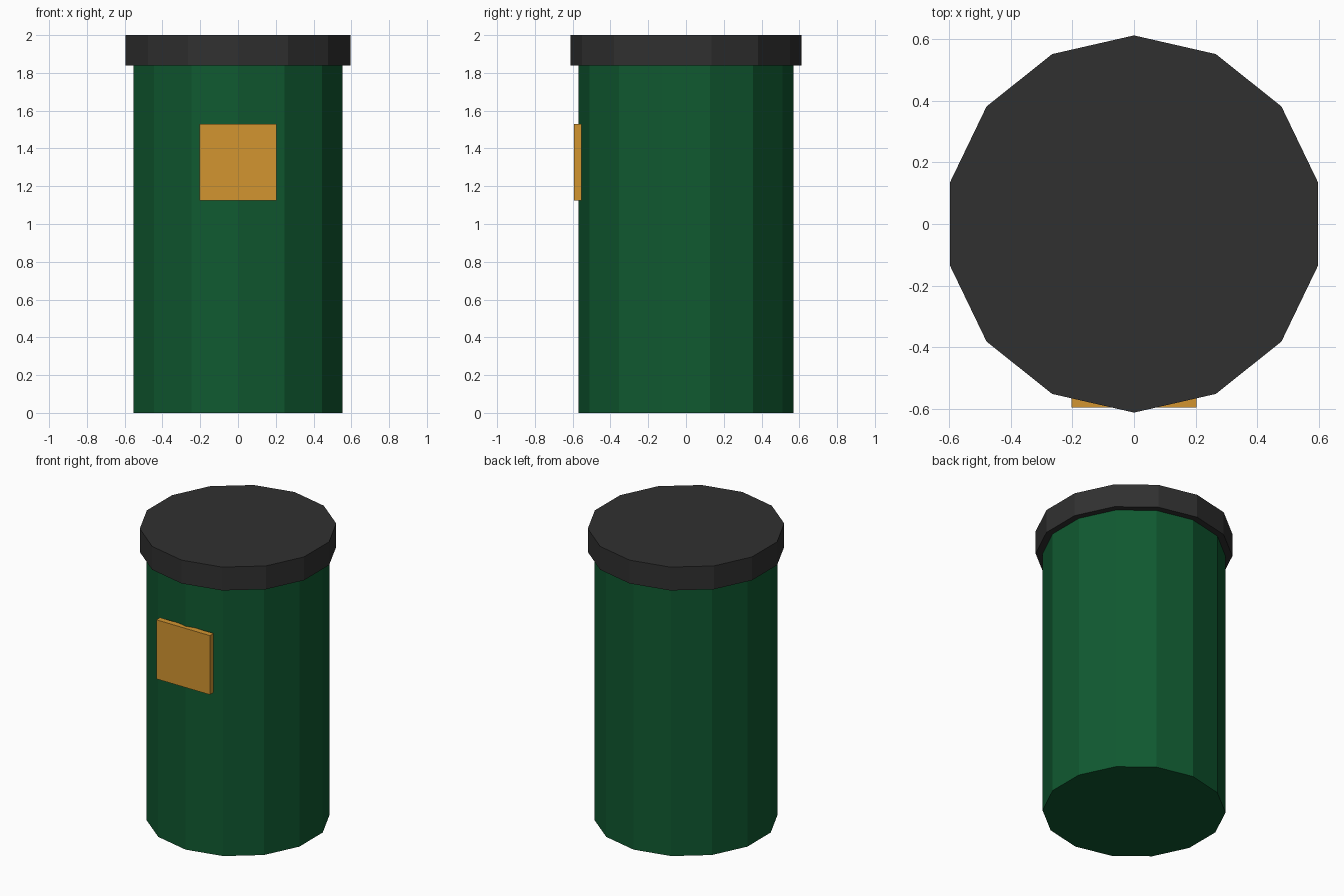
import bpy, bmesh, math

if "Cube" in bpy.data.objects:
    bpy.data.objects.remove(bpy.data.objects["Cube"])


def material(name, rgb):
    m = bpy.data.materials.new(name)
    m.diffuse_color = (*rgb, 1)
    m.use_nodes = True
    m.node_tree.nodes["Principled BSDF"].inputs["Base Color"].default_value = m.diffuse_color
    return m


def finish(name, bm, mat):
    bmesh.ops.recalc_face_normals(bm, faces=bm.faces)
    me = bpy.data.meshes.new(name)
    bm.to_mesh(me)
    bm.free()
    me.materials.append(mat)
    ob = bpy.data.objects.new(name, me)
    bpy.context.collection.objects.link(ob)
    return ob


def prism(name, radius, z0, z1, mat, sides=14):
    """Flat-shaded drum with a corner pointing to the front."""
    bm = bmesh.new()
    ring = []
    for i in range(sides):
        a = 2 * math.pi * i / sides
        ring.append(bm.verts.new((radius * math.sin(a), -radius * math.cos(a), z0)))
    base = bm.faces.new(ring)
    ext = bmesh.ops.extrude_face_region(bm, geom=[base], use_keep_orig=True)
    top = [v for v in ext["geom"] if isinstance(v, bmesh.types.BMVert)]
    bmesh.ops.translate(bm, verts=top, vec=(0, 0, z1 - z0))
    return finish(name, bm, mat)


def box(name, center, size, mat):
    bm = bmesh.new()
    bmesh.ops.create_cube(bm, size=1)
    bmesh.ops.scale(bm, vec=size, verts=bm.verts)
    bmesh.ops.translate(bm, vec=center, verts=bm.verts)
    return finish(name, bm, mat)


green = material("dark green", (0.005, 0.1, 0.03))
black = material("charcoal", (0.03, 0.03, 0.03))
amber = material("amber", (0.65, 0.30, 0.03))

# Bin body, overhanging lid and front label plate
prism("body", 0.568, 0.0, 1.84, green)
prism("lid", 0.611, 1.84, 2.0, black)
box("label_plate", (0, -0.574, 1.328), (0.406, 0.04, 0.405), amber)
